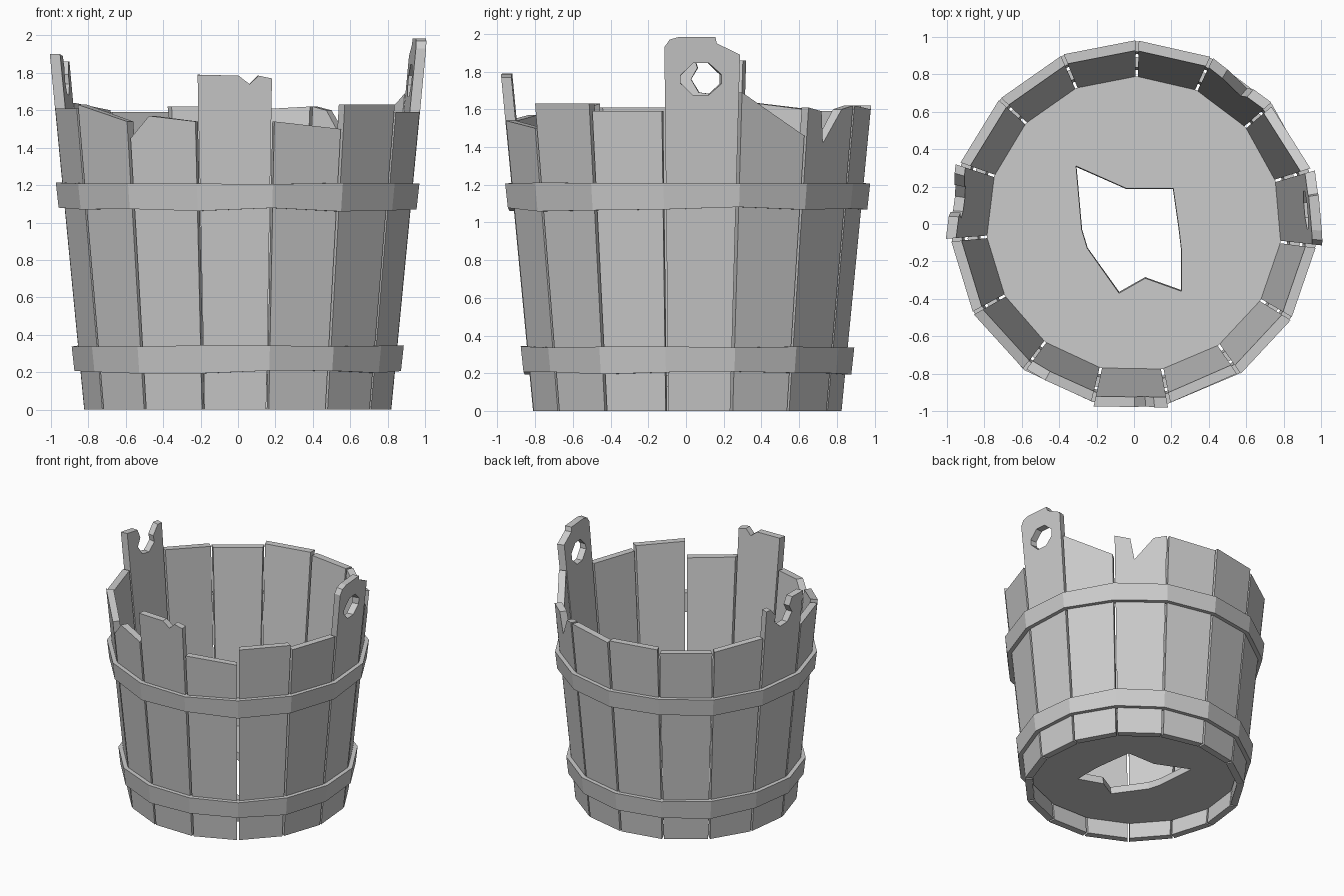
import bpy, bmesh, math, random
from mathutils import Vector

if "Cube" in bpy.data.objects:
    bpy.data.objects.remove(bpy.data.objects["Cube"])

random.seed(4)
N, STEP, GAP, THICK = 15, 24, 0.5, 0.055


def radius(z):
    """Outer corner radius of the tapered bucket at height z."""
    return 0.825 + 0.097 * z


def polar(r, deg, z):
    a = math.radians(deg)
    return Vector((r * math.cos(a), r * math.sin(a), z))


def finish(bm, name):
    bmesh.ops.recalc_face_normals(bm, faces=bm.faces)
    mesh = bpy.data.meshes.new(name)
    bm.to_mesh(mesh)
    bm.free()
    obj = bpy.data.objects.new(name, mesh)
    bpy.context.collection.objects.link(obj)
    return obj


def plate(name, loops, face_a, face_b):
    """Solid plate from 2D loops (outline first, then holes) mapped to two faces."""
    bm = bmesh.new()
    caps = ([], [])
    for loop in loops:
        rings = [[bm.verts.new(f(*p)) for p in loop] for f in (face_a, face_b)]
        n = len(loop)
        for ring, cap in zip(rings, caps):
            cap += [bm.edges.new((ring[i], ring[(i + 1) % n])) for i in range(n)]
        a, b = rings
        for i in range(n):
            j = (i + 1) % n
            bm.faces.new((a[i], a[j], b[j], b[i]))
    for cap in caps:
        bmesh.ops.triangle_fill(bm, use_beauty=True, use_dissolve=False, edges=cap)
    # merge the coplanar cap triangles back into flat faces
    bmesh.ops.dissolve_limit(bm, angle_limit=0.002, verts=bm.verts, edges=bm.edges)
    return finish(bm, name)


def stave(name, mid, top, holes=()):
    """Tapered board; top is a list of (u, z), u running anticlockwise 0..1."""
    def face(inset):
        def f(u, z):
            r = radius(z) - inset
            return polar(r, mid - STEP / 2 + GAP, z).lerp(
                polar(r, mid + STEP / 2 - GAP, z), u)
        return f
    outline = [(0, 0), (1, 0)] + list(reversed(top))
    plate(name, [outline, *holes], face(0), face(THICK))


def hoop(name, z0, z1):
    """Faceted band following the stave corners, slightly uneven."""
    bm = bmesh.new()
    rings = []
    for i in range(N):
        ang = 89 + i * STEP
        lo, hi = z0 + random.uniform(-0.012, 0.012), z1 + random.uniform(-0.005, 0.005)
        rings.append([bm.verts.new(polar(radius(z) + d, ang, z)) for d, z in
                      ((-0.02, lo), (0.033, lo), (0.035, hi), (-0.02, hi))])
    for i in range(N):
        a, b = rings[i], rings[(i + 1) % N]
        for k in range(4):
            m = (k + 1) % 4
            bm.faces.new((a[k], b[k], b[m], a[m]))
    finish(bm, name)


# plain and broken wall staves: centre angle -> top edge
tops = {
    -163: [(0, 1.61), (1, 1.61)],
    -139: [(0, 1.63), (1, 1.54)],
    -115: [(0, 1.45), (0.3, 1.57), (1, 1.54)],
    -67: [(0, 1.54), (1, 1.50)],
    -43: [(0, 1.63), (1, 1.63)],
    -19: [(0, 1.59), (1, 1.59)],
    29: [(0, 1.69), (1, 1.46)],
    53: [(0, 1.61), (0.3, 1.59), (0.38, 1.42), (0.75, 1.60), (1, 1.62)],
    77: [(0, 1.62), (1, 1.60)],
    101: [(0, 1.62), (1, 1.62)],
    125: [(0, 1.59), (1, 1.59)],
    149: [(0, 1.60), (1, 1.64)],
}
for i, (mid, top) in enumerate(tops.items()):
    stave(f"wall_stave_{i + 1}", mid, top)

# tall chipped front stave
stave("front_tall_stave", -91,
      [(0, 1.79), (0.55, 1.785), (0.7, 1.74), (0.82, 1.785), (1, 1.77)])

# right handle stave with an eight-sided hole
hole = [(0.21, 1.74), (0.38, 1.675), (0.59, 1.675), (0.76, 1.735),
        (0.76, 1.785), (0.59, 1.845), (0.38, 1.845), (0.21, 1.78)]
stave("right_handle_stave", 5,
      [(0, 1.93), (0.07, 1.97), (0.2, 1.985), (0.67, 1.985), (0.69, 1.95), (1, 1.89)],
      [hole])

# left handle stave, its hole broken open at the top
stave("left_handle_stave", 173,
      [(0, 1.86), (0.12, 1.86), (0.27, 1.79), (0.25, 1.74), (0.42, 1.68),
       (0.62, 1.69), (0.73, 1.76), (0.64, 1.82), (0.7, 1.89), (1, 1.90)])

# floor with a jagged hole
rim = [polar(0.79, 89 + i * STEP, 0).xy[:] for i in range(N)]
gash = [(-0.31, 0.31), (-0.04, 0.19), (0.21, 0.19), (0.24, -0.02), (0.255, -0.15),
        (0.255, -0.36), (0.06, -0.29), (-0.08, -0.37), (-0.25, -0.13), (-0.28, -0.03)]
plate("floor", [rim, gash],
      lambda x, y: Vector((x, y, 0.19)),
      lambda x, y: Vector((x * 0.99, y * 0.98, 0.13)))

# hoops
hoop("lower_hoop", 0.20, 0.34)
hoop("upper_hoop", 1.07, 1.21)
